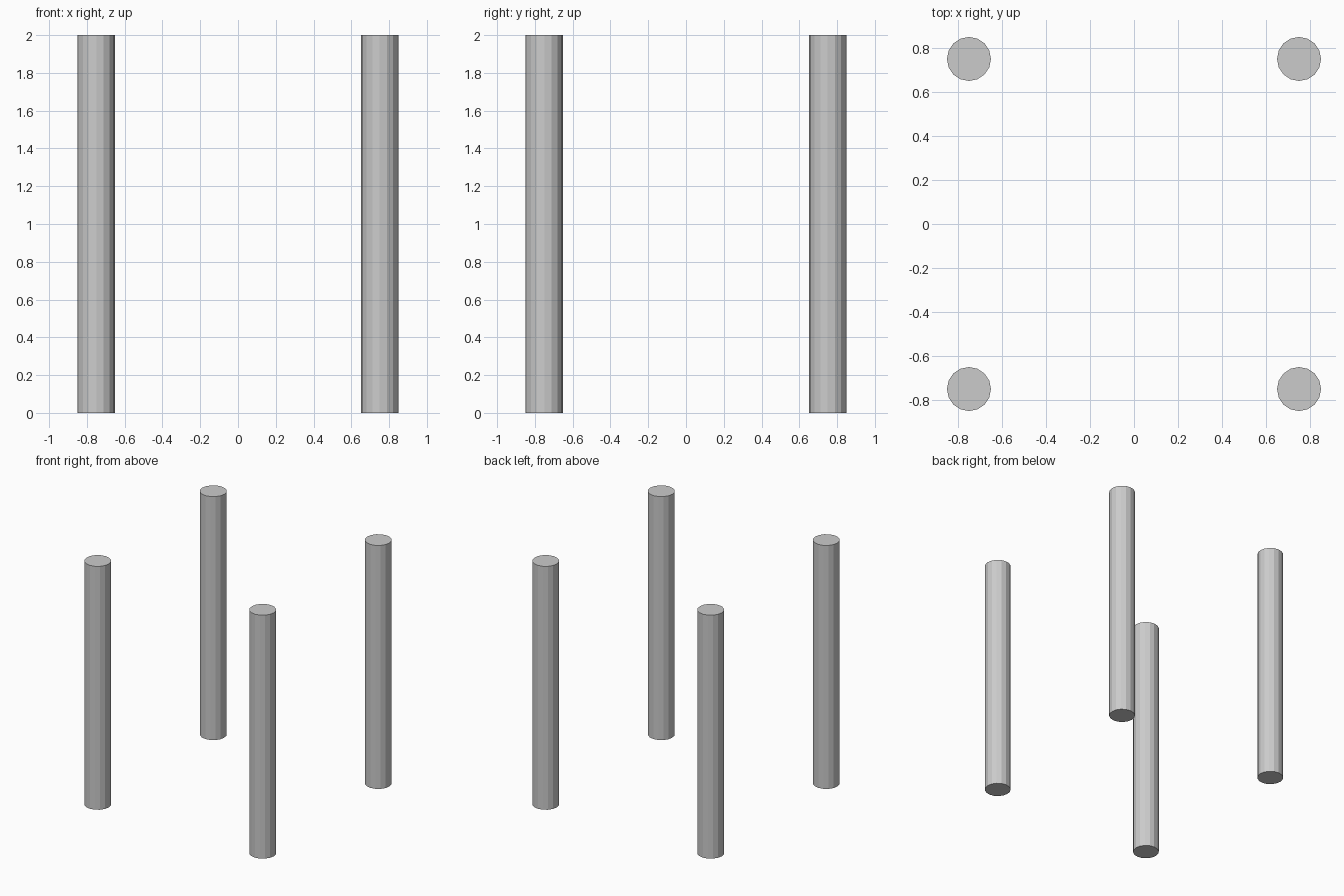
import bpy

if "Cube" in bpy.data.objects:
    bpy.data.objects.remove(bpy.data.objects["Cube"])

SIDES = 16
RADIUS = 0.1
HEIGHT = 2.0
OFFSET = 0.75


def pillar(name, x, y):
    bpy.ops.mesh.primitive_cylinder_add(
        vertices=SIDES, radius=RADIUS, depth=HEIGHT, location=(x, y, HEIGHT / 2))
    bpy.context.object.name = name


# Four flat-shaded round pillars at the corners of a square
for x_name, x in (("left", -OFFSET), ("right", OFFSET)):
    for y_name, y in (("front", -OFFSET), ("back", OFFSET)):
        pillar(f"{y_name}_{x_name}_pillar", x, y)
